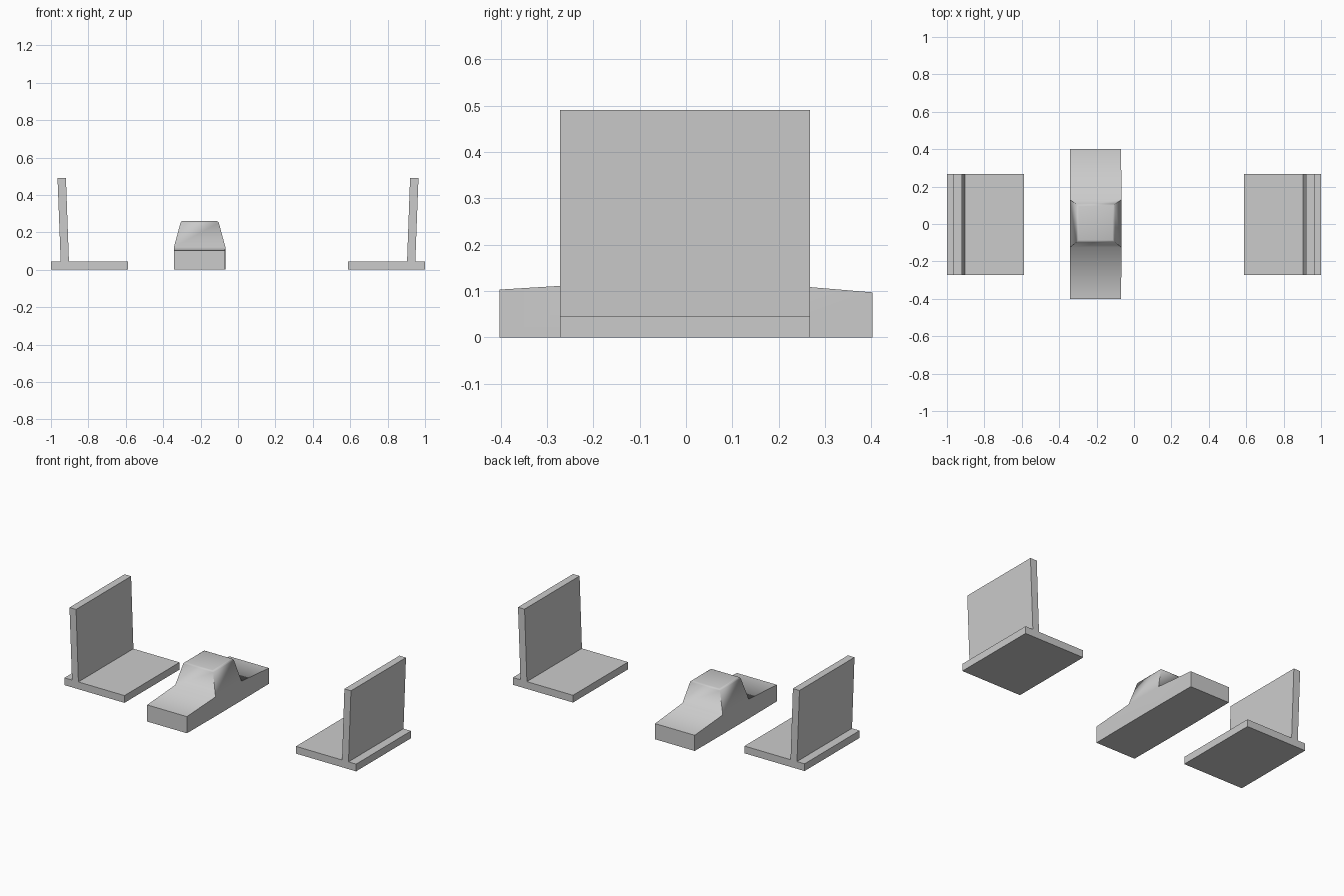
import bpy, bmesh, math

if "Cube" in bpy.data.objects:
    bpy.data.objects.remove(bpy.data.objects["Cube"])


def make_object(name, bm):
    bmesh.ops.recalc_face_normals(bm, faces=bm.faces[:])
    mesh = bpy.data.meshes.new(name)
    bm.to_mesh(mesh)
    bm.free()
    obj = bpy.data.objects.new(name, mesh)
    bpy.context.collection.objects.link(obj)
    return obj


def extrude_profile(name, points, y0, y1):
    bm = bmesh.new()
    face = bm.faces.new([bm.verts.new((x, y0, z)) for x, z in points])
    new = bmesh.ops.extrude_face_region(bm, geom=[face])["geom"]
    verts = [v for v in new if isinstance(v, bmesh.types.BMVert)]
    bmesh.ops.translate(bm, verts=verts, vec=(0, y1 - y0, 0))
    return make_object(name, bm)


# Pair of bookends: base plate with a slightly leaning upright
profile = [(0.588, 0), (1.0, 0), (1.0, 0.045), (0.948, 0.045),
           (0.965, 0.49), (0.92, 0.49), (0.904, 0.045), (0.588, 0.045)]
for side, label in ((-1, "left"), (1, "right")):
    extrude_profile(label + "_bookend", [(side * x, z) for x, z in profile], -0.272, 0.267)

# Toy car: lower body sections along y (y, half width, deck height)
CX = -0.205
bm = bmesh.new()
rings = []
for y, w, z in ((-0.402, 0.136, 0.103), (-0.125, 0.138, 0.12),
                (0.13, 0.138, 0.12), (0.402, 0.136, 0.097)):
    rings.append([bm.verts.new((CX + sx, y, h))
                  for sx, h in ((-w, 0), (w, 0), (w, z), (-w, z))])
for a, b in zip(rings, rings[1:]):
    for i in range(4):
        if i == 2 and a is rings[1]:
            continue  # opening filled by the cabin
        j = (i + 1) % 4
        bm.faces.new((a[i], a[j], b[j], b[i]))
bm.faces.new(rings[0])
bm.faces.new(rings[-1])

# Tapered cabin rising from the body
belt = [rings[1][3], rings[1][2], rings[2][2], rings[2][3]]
roof = [bm.verts.new((CX + x, y, 0.26))
        for x, y in ((-0.1, -0.095), (0.1, -0.095), (0.1, 0.105), (-0.1, 0.105))]
for i in range(4):
    j = (i + 1) % 4
    bm.faces.new((belt[i], belt[j], roof[j], roof[i]))
top = bm.faces.new(roof)
bmesh.ops.bevel(bm, geom=list(top.edges), offset=0.009, segments=2,
                profile=0.5, affect='EDGES')
car = make_object("toy_car", bm)
bpy.context.view_layer.objects.active = car
car.select_set(True)
bpy.ops.object.shade_smooth_by_angle(angle=math.radians(78))
